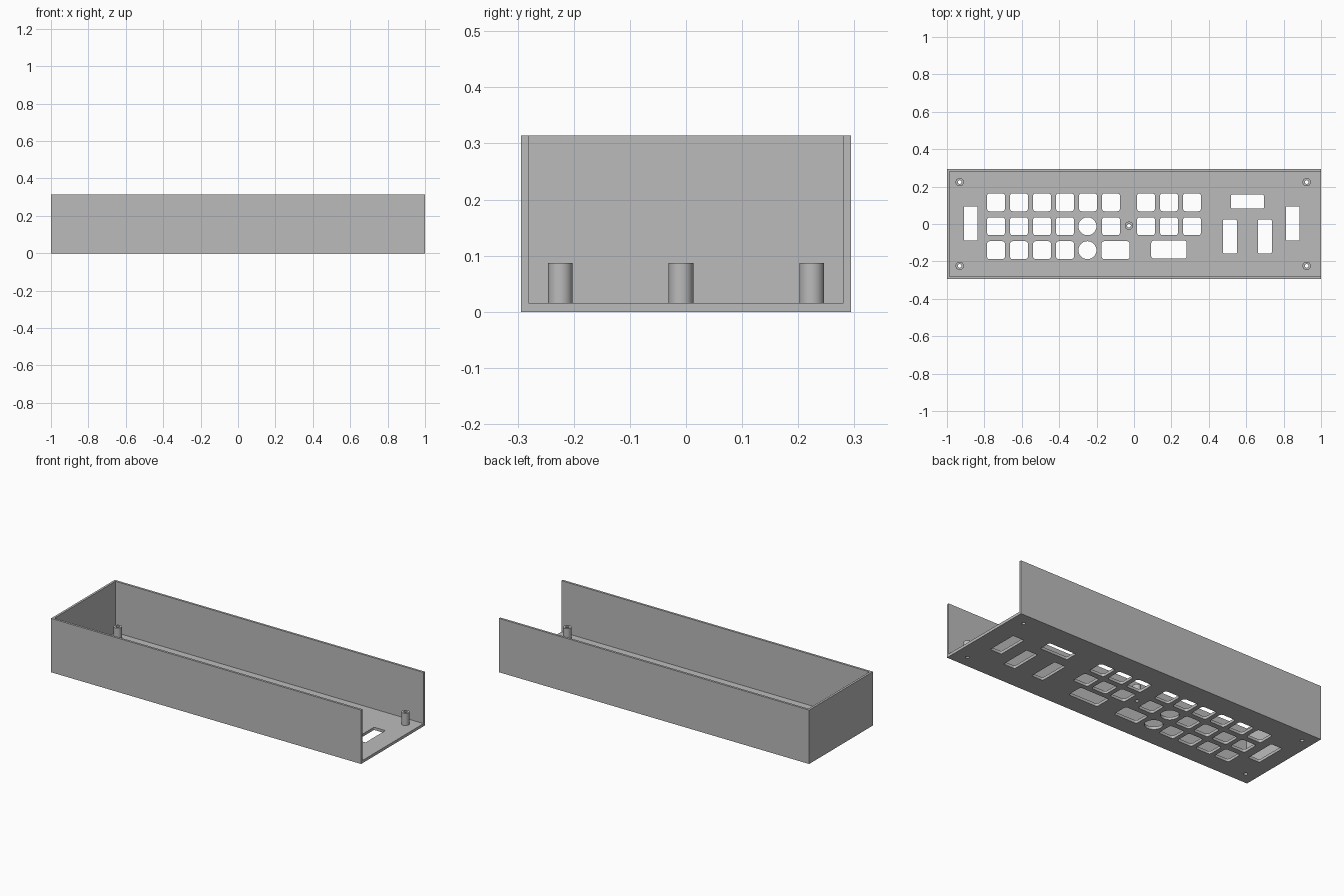
import bpy, bmesh, math

cube = bpy.data.objects.get("Cube")
if cube:
    bpy.data.objects.remove(cube, do_unlink=True)

grey = bpy.data.materials.new("plain grey")
grey.use_nodes = True
grey.diffuse_color = (0.5, 0.5, 0.5, 1)
grey.node_tree.nodes["Principled BSDF"].inputs["Base Color"].default_value = (0.5, 0.5, 0.5, 1)

LENGTH, DEPTH, HEIGHT = 2.0, 0.588, 0.314
WALL, FLOOR = 0.013, 0.016
POST_TOP, POST_R, BORE_R = 0.087, 0.022, 0.010


def rounded(x, y, w, h, r, steps=5):
    """Outline of a rectangle with round corners."""
    pts = []
    for k, (sx, sy) in enumerate([(1, 1), (-1, 1), (-1, -1), (1, -1)]):
        for i in range(steps + 1):
            a = math.pi / 2 * (k + i / steps)
            pts.append((x + sx * (w / 2 - r) + r * math.cos(a),
                        y + sy * (h / 2 - r) + r * math.sin(a)))
    return pts


def circle(x, y, r, n=40):
    return [(x + r * math.cos(2 * math.pi * i / n),
             y + r * math.sin(2 * math.pi * i / n)) for i in range(n)]


def box(x0, x1, y0, y1):
    return [(x0, y0), (x1, y0), (x1, y1), (x0, y1)]


def prisms(name, outlines, z0, z1):
    """One object made of upright prisms, one for each outline."""
    bm = bmesh.new()
    for pts in outlines:
        low = [bm.verts.new((x, y, z0)) for x, y in pts]
        high = [bm.verts.new((x, y, z1)) for x, y in pts]
        bm.faces.new(low[::-1])
        bm.faces.new(high)
        for i in range(len(pts)):
            j = (i + 1) % len(pts)
            bm.faces.new((low[i], low[j], high[j], high[i]))
    mesh = bpy.data.meshes.new(name)
    bm.to_mesh(mesh)
    bm.free()
    mesh.materials.append(grey)
    obj = bpy.data.objects.new(name, mesh)
    bpy.context.collection.objects.link(obj)
    return obj


def cut(obj, cutter):
    mod = obj.modifiers.new("cut", 'BOOLEAN')
    mod.operation, mod.solver, mod.object = 'DIFFERENCE', 'EXACT', cutter
    cutter.hide_render = True
    cutter.hide_set(True)


# Key openings: three rows, with round keys and wide keys in the pattern
columns = [-0.738 + 0.123 * i for i in range(6)] + [0.064 + 0.123 * i for i in range(3)]
rows = [0.116, -0.012, -0.140]
openings = []
for r, y in enumerate(rows):
    for c, x in enumerate(columns):
        if r > 0 and c == 4:
            openings.append(circle(x - 0.003, y, 0.048))
        elif r < 2 or c < 4:
            openings.append(rounded(x, y, 0.096, 0.096, 0.014))
openings.append(rounded(-0.098, rows[2], 0.150, 0.096, 0.014))
openings.append(rounded(0.187, -0.137, 0.190, 0.096, 0.014))

# Slots at both ends and around the right-hand cluster
for x, y in [(-0.873, 0.003), (0.848, 0.003), (0.513, -0.067), (0.700, -0.067)]:
    openings.append(rounded(x, y, 0.073, 0.182, 0.005))
openings.append(rounded(0.606, 0.120, 0.176, 0.073, 0.005))

# Screw positions: four corners and one in the middle
screws = [(x, y) for x in (-0.932, 0.923) for y in (-0.224, 0.224)] + [(-0.027, -0.009)]

# Tray with three walls, open at the +x end
tray = prisms("tray", [box(-LENGTH / 2, LENGTH / 2, -DEPTH / 2, DEPTH / 2)], 0, HEIGHT)
cavity = prisms("cavity_cutter", [box(-LENGTH / 2 + WALL, LENGTH / 2 + 0.1,
                                      -DEPTH / 2 + WALL, DEPTH / 2 - WALL)], FLOOR, HEIGHT + 0.1)
bores = [circle(x, y, BORE_R, 24) for x, y in screws]
holes = prisms("hole_cutter", openings + bores, -0.05, HEIGHT / 2)
cut(tray, cavity)
cut(tray, holes)

# Hollow standoff posts
posts = prisms("standoff_posts", [circle(x, y, POST_R) for x, y in screws], FLOOR / 2, POST_TOP)
cut(posts, holes)

# Apply the cuts, drop the cutters and smooth the round walls
bpy.context.view_layer.update()
graph = bpy.context.evaluated_depsgraph_get()
results = [(o, bpy.data.meshes.new_from_object(o.evaluated_get(graph))) for o in (tray, posts)]
for obj, mesh in results:
    obj.modifiers.clear()
    obj.data = mesh
for cutter in (cavity, holes):
    bpy.data.objects.remove(cutter, do_unlink=True)
bpy.ops.object.select_all(action='DESELECT')
for obj in (tray, posts):
    obj.select_set(True)
bpy.context.view_layer.objects.active = tray
bpy.ops.object.shade_smooth_by_angle(angle=math.radians(30))
